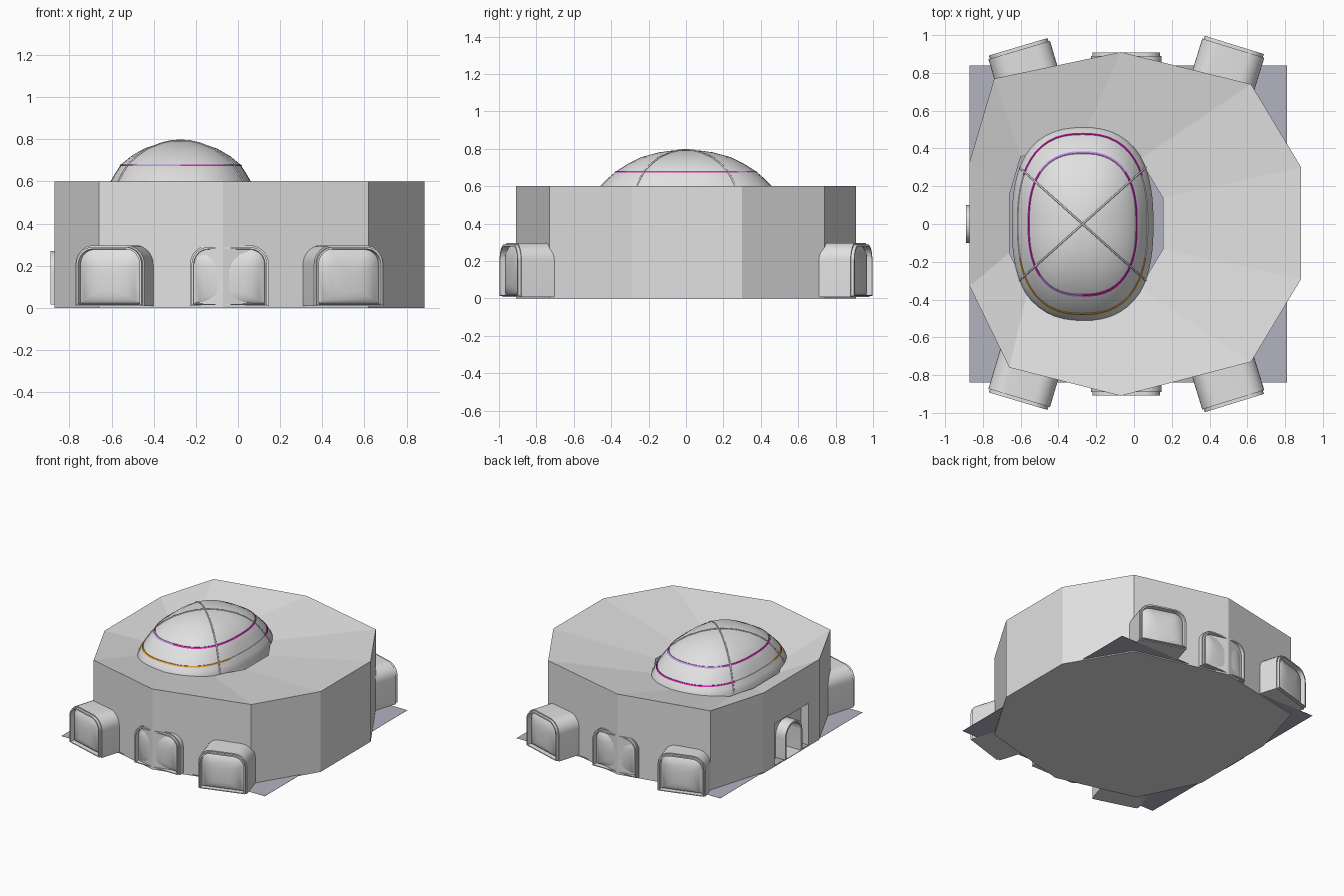
import bpy, bmesh, math
from mathutils import Matrix

if "Cube" in bpy.data.objects:
    bpy.data.objects.remove(bpy.data.objects["Cube"], do_unlink=True)


def material(name, rgb):
    m = bpy.data.materials.new(name)
    m.use_nodes = True
    m.diffuse_color = (*rgb, 1)
    bsdf = next(n for n in m.node_tree.nodes if n.type == 'BSDF_PRINCIPLED')
    bsdf.inputs["Base Color"].default_value = (*rgb, 1)
    return m


GREY = material("light_grey", (0.75, 0.75, 0.75))
GROUND = material("blue_grey", (0.45, 0.45, 0.54))
MAGENTA = material("magenta", (0.65, 0.02, 0.45))
PURPLE = material("lilac", (0.55, 0.28, 0.8))
ORANGE = material("orange", (0.75, 0.33, 0.03))


def loft(name, sections, mats, caps=True, smooth=None, matrix=None):
    """Skin equal-length closed sections; without caps the last joins the first."""
    bm = bmesh.new()
    rings = [[bm.verts.new(p) for p in s] for s in sections]
    n = len(rings[0])
    pairs = list(zip(rings, rings[1:])) + ([] if caps else [(rings[-1], rings[0])])
    for a, b in pairs:
        for i in range(n):
            j = (i + 1) % n
            bm.faces.new((a[i], a[j], b[j], b[i]))
    if caps:
        bm.faces.new(rings[0])
        bm.faces.new(rings[-1])
    bmesh.ops.recalc_face_normals(bm, faces=bm.faces)
    me = bpy.data.meshes.new(name)
    bm.to_mesh(me)
    bm.free()
    ob = bpy.data.objects.new(name, me)
    bpy.context.collection.objects.link(ob)
    for m in mats:
        me.materials.append(m)
    if matrix:
        ob.matrix_world = matrix
    if smooth:
        bpy.ops.object.select_all(action='DESELECT')
        ob.select_set(True)
        bpy.context.view_layer.objects.active = ob
        bpy.ops.object.shade_smooth_by_angle(angle=math.radians(smooth))
    return ob


def rect(a0, a1, b0, b1):
    return [(a0, b0), (a1, b0), (a1, b1), (a0, b1)]


def arch(half, top, bottom, radius, steps=8):
    """Flat-bottomed outline with rounded upper corners."""
    pts = [(-half, bottom), (half, bottom)]
    for side, start in ((1, 0), (-1, math.pi / 2)):
        for i in range(steps + 1):
            t = start + math.pi / 2 * i / steps
            pts.append((side * (half - radius) + radius * math.cos(t),
                        top - radius + radius * math.sin(t)))
    return pts


# Faceted outer block whose roof slopes down to a central well
front = [(-0.87, -0.33), (-0.66, -0.76), (-0.07, -0.91), (0.62, -0.73), (0.885, -0.29)]
back = [(0.885, 0.3), (0.62, 0.74), (-0.07, 0.91), (-0.74, 0.77), (-0.87, 0.33)]
block = loft("outer_block",
             [[(x * s + dx, y * s, z) for x, y in front + back]
              for z, s, dx in ((0, 1, 0), (0.6, 1, 0), (0.51, 0.463, -0.257),
                               (0.004, 0.463, -0.257))], [GREY])

# Doorway: shallow rectangular recess and an arched passage to the well
cutters = []
for label, outline, depth in (("recess", rect(-0.2, 0.2, 0.006, 0.32), -0.81),
                              ("passage", arch(0.092, 0.262, 0.01, 0.088), -0.6)):
    cutters.append(loft(label + "_cutter",
                        [[(x, y, z) for y, z in outline] for x in (-1, depth)], [GREY]))
bpy.context.view_layer.objects.active = block
for cutter in cutters:
    cutter.hide_render = True
    mod = block.modifiers.new("cut", 'BOOLEAN')
    mod.operation, mod.solver, mod.object = 'DIFFERENCE', 'EXACT', cutter
    bpy.ops.object.modifier_apply(modifier=mod.name)
    bpy.data.objects.remove(cutter, do_unlink=True)

# Ground sheet
loft("ground_sheet", [[(x, y, z) for x, y in rect(-0.87, 0.81, -0.84, 0.84)]
                      for z in (0.008, 0.009)], [GROUND])

# Dome shape: height, half width, half length
CX = -0.272
LEVELS = [(0.01, 0.375, 0.518), (0.515, 0.375, 0.518), (0.55, 0.36, 0.5),
          (0.6, 0.333, 0.46), (0.64, 0.31, 0.42), (0.68, 0.283, 0.373),
          (0.72, 0.235, 0.31), (0.755, 0.175, 0.24), (0.781, 0.1, 0.145),
          (0.791, 0.05, 0.07), (0.794, 0.012, 0.016)]


def size_at(z):
    for (z0, a0, b0), (z1, a1, b1) in zip(LEVELS, LEVELS[1:]):
        if z <= z1:
            t = (z - z0) / (z1 - z0)
            return a0 + t * (a1 - a0), b0 + t * (b1 - b0)


def oval_point(a, b, angle):
    c, s, p = math.cos(angle), math.sin(angle), 2.5
    r = (abs(c / a) ** p + abs(s / b) ** p) ** (-1 / p)
    return CX + c * r, s * r


def oval(a, b, n=64):
    return [oval_point(a, b, 2 * math.pi * i / n) for i in range(n)]


loft("dome", [[(x, y, z) for x, y in oval(a, b)] for z, a, b in LEVELS], [GREY], smooth=50)


# Coloured bands around the dome
def band(name, z, mats, rule):
    sections = []
    for dz, grow in ((-0.004, 0), (-0.004, 0.004), (0.004, 0.004), (0.004, 0)):
        a, b = size_at(z + dz)
        sections.append([(x, y, z + dz) for x, y in oval(a + grow, b + grow)])
    ob = loft(name, sections, mats, caps=False)
    for f in ob.data.polygons:
        f.material_index = rule(f.center)


band("upper_band", 0.677, [MAGENTA, PURPLE],
     lambda c: int(c.y > 0.27 or (c.y < -0.27 and c.x < CX)))
band("lower_band", 0.58, [MAGENTA, ORANGE, GREY],
     lambda c: 1 if c.y < -0.18 else 0 if c.y > 0.25 else 2)

# Crossing ribs over the dome
for name, sign in (("rib_a", 1), ("rib_b", -1)):
    arm = math.atan2(0.3, 0.335) * sign
    path = [(*oval_point(a, b, arm), z) for z, a, b in LEVELS[1:]]
    path += [(*oval_point(a, b, arm + math.pi), z) for z, a, b in reversed(LEVELS[1:])]
    cu = bpy.data.curves.new(name, 'CURVE')
    cu.dimensions = '3D'
    cu.bevel_depth, cu.bevel_resolution = 0.005, 1
    sp = cu.splines.new('POLY')
    sp.points.add(len(path) - 1)
    for pt, co in zip(sp.points, path):
        pt.co = (*co, 1)
    cu.materials.append(GREY)
    bpy.context.collection.objects.link(bpy.data.objects.new(name, cu))


# Arched bays: rim around a softly bulging front panel (depth, inset)
def bay(name, x, y, angle, half):
    steps = [(0.24, 0), (0.018, 0), (0.018, 0.008), (0, 0.008), (0, 0.018),
             (0.034, 0.02), (0.018, 0.045), (0.009, 0.08), (0.005, 0.12)]
    sections = [[(px, d, pz) for px, pz in
                 arch(half - i, 0.297 - i, 0.008 + i * 0.6, max(0.09 - i, 0.03))]
                for d, i in steps]
    loft(name, sections, [GREY], smooth=40,
         matrix=Matrix.Translation((x, y, 0)) @ Matrix.Rotation(angle, 4, 'Z'))


for label, x, y, angle, half in (("right", -0.613, -0.938, -0.29, 0.17),
                                 ("middle", -0.041, -0.908, 0, 0.187),
                                 ("left", 0.531, -0.948, 0.3, 0.172)):
    bay("front_%s_bay" % label, x, y, angle, half)
    bay("back_%s_bay" % label, x, -y, math.pi - angle, half)

# Arched entrance tunnel, open at both ends
loft("entrance_tunnel",
     [[(x, py, pz) for py, pz in arch(0.1 - i, 0.27 - i, 0.015 + i * 0.3, 0.095 - i)]
      for x, i in ((-0.67, 0), (-0.89, 0), (-0.89, 0.014), (-0.67, 0.014))],
     [GREY], caps=False, smooth=35)
